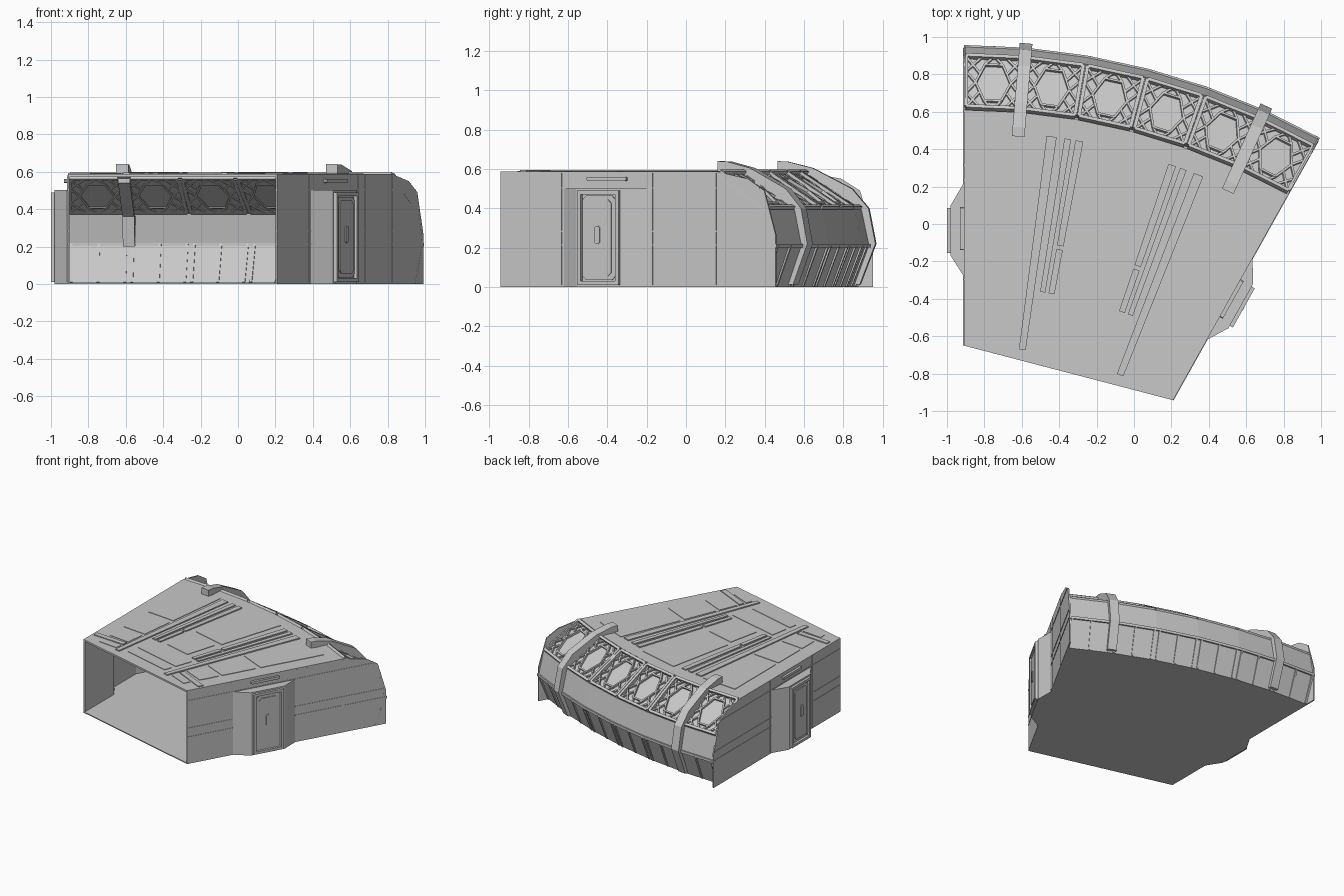
import bpy, bmesh, math
from mathutils import Vector

if "Cube" in bpy.data.objects:
    bpy.data.objects.remove(bpy.data.objects["Cube"])

# Wedge room: everything is laid out by radius and angle about a far centre
CX, CY = -0.91, -2.94
A = math.radians(29.25)
BAYS = 6
R_IN, R_ROOF, R_OUT = 2.29, 3.55, 3.89
ROOF_Z = 0.587

grey = bpy.data.materials.new("light_grey")
grey.diffuse_color = (0.58, 0.58, 0.58, 1)
grey.use_nodes = True
grey.node_tree.nodes["Principled BSDF"].inputs["Base Color"].default_value = grey.diffuse_color


def polar(a, r, z):
    return Vector((CX + r * math.sin(a), CY + r * math.cos(a), z))


def wall(side, r, z, n=0.0):
    """Point on a side wall: r along it, n outward from it."""
    a = A if side else 0.0
    s = 1 if side else -1
    return polar(a, r, z) + Vector((math.cos(a), -math.sin(a), 0)) * n * s


def sector(side, deg, r, z):
    a = math.radians(deg)
    return polar(A - a if side else a, r, z)


def prism(bm, pts, vec):
    """Solid made from a flat outline pushed along vec."""
    low = [bm.verts.new(p) for p in pts]
    top = [bm.verts.new(Vector(p) + vec) for p in pts]
    n = len(pts)
    faces = [bm.faces.new(low), bm.faces.new(top)]
    for i in range(n):
        j = (i + 1) % n
        faces.append(bm.faces.new((low[i], low[j], top[j], top[i])))
    bmesh.ops.recalc_face_normals(bm, faces=faces)


def bar(bm, p, q, up, width, height):
    """Straight bar from p to q, standing on a surface with normal up."""
    side = (q - p).cross(up).normalized() * width / 2
    prism(bm, [p - side, q - side, q + side, p + side], up * height)


def finish(bm, name):
    me = bpy.data.meshes.new(name)
    bm.to_mesh(me)
    bm.free()
    me.materials.append(grey)
    ob = bpy.data.objects.new(name, me)
    bpy.context.collection.objects.link(ob)
    return ob


UP = Vector((0, 0, 1))
arc = [A * i / BAYS for i in range(BAYS + 1)]
bump = [(2.66, 0), (2.77, 0.07), (3.04, 0.07), (3.16, 0)]

# Floor, widened at the two door bays
bm = bmesh.new()
pts = [wall(0, R_IN, 0)] + [wall(0, r, 0, n) for r, n in bump]
pts += [polar(a, 3.81, 0) for a in arc]
pts += [wall(1, r, 0, n) for r, n in reversed(bump)] + [wall(1, R_IN, 0)]
prism(bm, pts, UP * 0.008)
finish(bm, "floor")

# Roof slab
bm = bmesh.new()
pts = [polar(a, R_ROOF, ROOF_Z - 0.014) for a in arc]
pts += [wall(1, R_IN, ROOF_Z - 0.014), wall(0, R_IN, ROOF_Z - 0.014)]
prism(bm, pts, UP * 0.014)
finish(bm, "roof")

# Roof plates and radial ribs
bm = bmesh.new()
z = ROOF_Z - 0.001
for s in (0, 1):
    for r0, r1 in ((2.94, 3.45), (2.63, 2.90), (2.45, 2.60), (2.32, 2.37)):
        prism(bm, [wall(s, r0, z, -0.12), wall(s, r1, z, -0.12),
                   sector(s, 6.9, r1, z), sector(s, 6.9, r0, z)], UP * 0.005)
    prism(bm, [wall(s, 2.39, z, -0.02), wall(s, 2.43, z, -0.02),
               sector(s, 7.0, 2.43, z), sector(s, 7.0, 2.39, z)], UP * 0.008)
for a0, a1, r0, r1 in ((11.8, 17.45, 2.92, 3.46), (12.2, 17.05, 2.62, 2.87),
                       (9.6, 19.65, 2.43, 2.57), (9.6, 19.65, 2.33, 2.39)):
    prism(bm, [sector(0, a0, r0, z), sector(0, a0, r1, z),
               sector(0, a1, r1, z), sector(0, a1, r0, z)], UP * 0.005)
finish(bm, "roof_plates")

bm = bmesh.new()
for s in (0, 1):
    for a0, a1, r0, r1 in ((7.4, 8.3, 2.29, 3.44), (9.0, 9.6, 2.61, 3.44),
                           (10.0, 10.7, 2.87, 3.44), (10.0, 10.7, 2.61, 2.85)):
        prism(bm, [sector(s, a0, r0, z), sector(s, a0, r1, z),
                   sector(s, a1, r1, z), sector(s, a1, r0, z)], UP * 0.01)
finish(bm, "roof_ribs")

# Side walls, door bays, doors and trim
outline = [(R_IN, 0), (2.66, 0), (2.66, 0.5), (3.16, 0.5), (3.16, 0), (R_OUT, 0),
           (R_OUT, 0.27), (3.825, 0.49), (3.73, 0.55), (R_ROOF, ROOF_Z), (R_IN, ROOF_Z)]
for s, label in ((0, "left"), (1, "right")):
    out = wall(s, 3, 0, 1) - wall(s, 3, 0, 0)
    bm = bmesh.new()
    prism(bm, [wall(s, r, h) for r, h in outline], out * -0.01)
    finish(bm, label + "_wall")

    bm = bmesh.new()
    for (r0, n0), (r1, n1) in zip(bump, bump[1:]):
        prism(bm, [wall(s, r0, 0, n0), wall(s, r1, 0, n1),
                   wall(s, r1, 0.5, n1), wall(s, r0, 0.5, n0)], out * -0.008)
    prism(bm, [wall(s, r, 0.49, n) for r, n in bump], UP * 0.012)
    finish(bm, label + "_door_bay")

    def plate(bm, r0, r1, z0, z1, n, depth, cut=0.0):
        if cut:
            c = [(r0 + cut, z0), (r1 - cut, z0), (r1, z0 + cut), (r1, z1 - cut),
                 (r1 - cut, z1), (r0 + cut, z1), (r0, z1 - cut), (r0, z0 + cut)]
        else:
            c = [(r0, z0), (r1, z0), (r1, z1), (r0, z1)]
        prism(bm, [wall(s, r, h, n) for r, h in c], out * depth)

    bm = bmesh.new()
    for b in ((2.785, 2.805, 0.01, 0.49), (3.005, 3.025, 0.01, 0.49),
              (2.805, 3.005, 0.47, 0.49), (2.805, 3.005, 0.01, 0.03)):
        plate(bm, *b, 0.069, 0.02)
    plate(bm, 2.81, 3.0, 0.035, 0.465, 0.069, 0.008, 0.02)
    plate(bm, 2.83, 2.98, 0.055, 0.445, 0.076, 0.007, 0.02)
    plate(bm, 2.885, 2.915, 0.22, 0.31, 0.082, 0.008, 0.008)
    finish(bm, label + "_door")

    bm = bmesh.new()
    for h in (0.21, 0.28):
        plate(bm, R_IN, 2.66, h, h + 0.007, -0.001, 0.004)
        plate(bm, 3.16, 3.88, h, h + 0.007, -0.001, 0.004)
    plate(bm, R_IN, 3.8, 0.5, 0.507, -0.001, 0.004)
    for r in (2.64, 3.17, 3.25, 3.54):
        plate(bm, r, r + 0.007, 0.01, 0.58, -0.001, 0.004)
    plate(bm, 2.80, 3.03, 0.54, 0.56, -0.001, 0.02, 0.005)
    finish(bm, label + "_wall_trim")

# Curved back: leaning lower wall, bulging band, sloped glazing
strips = (("lower_back_wall", (3.81, 0), (R_OUT, 0.215)),
          ("back_band", (R_OUT, 0.205), (3.85, 0.395)),
          ("window_panes", (3.84, 0.385), (R_ROOF, 0.575)))
for name, (r0, z0), (r1, z1) in strips:
    bm = bmesh.new()
    for a, b in zip(arc, arc[1:]):
        m = (a + b) / 2
        nrm = Vector((math.sin(m) * (z1 - z0), math.cos(m) * (z1 - z0), r0 - r1)).normalized()
        prism(bm, [polar(a, r0, z0), polar(b, r0, z0), polar(b, r1, z1), polar(a, r1, z1)],
              nrm * -0.01)
    finish(bm, name)

# Upright ribs on the lower wall and a ledge under the band
bm = bmesh.new()
for i, (a, b) in enumerate(zip(arc, arc[1:])):
    m = (a + b) / 2
    nrm = Vector((math.sin(m), math.cos(m), -0.37)).normalized()
    for t in (0.06, 0.5, 0.94):
        p = polar(a, 3.81, 0.004).lerp(polar(b, 3.81, 0.004), t)
        q = polar(a, R_OUT, 0.21).lerp(polar(b, R_OUT, 0.21), t)
        bar(bm, p - nrm * 0.016, q - nrm * 0.016, nrm, 0.014, 0.024)
finish(bm, "lower_wall_ribs")

bm = bmesh.new()
for a, b in zip(arc, arc[1:]):
    prism(bm, [polar(a, 3.875, 0.2), polar(b, 3.875, 0.2),
               polar(b, 3.897, 0.2), polar(a, 3.897, 0.2)], UP * 0.02)
finish(bm, "band_ledge")

# Window lattice: frame, central hexagon and corner bracing in each bay
hexagon = [(0.6, 0), (0.3, 0.66), (-0.3, 0.66), (-0.6, 0), (-0.3, -0.66), (0.3, -0.66)]
frame = [(0.93, 0.94), (-0.93, 0.94), (-0.93, -0.94), (0.93, -0.94)]
bm = bmesh.new()
for a, b in zip(arc, arc[1:]):
    lo = [polar(a, 3.84, 0.385), polar(b, 3.84, 0.385)]
    hi = [polar(a, R_ROOF, 0.575), polar(b, R_ROOF, 0.575)]
    nrm = (hi[0] - lo[0]).cross(lo[1] - lo[0]).normalized()
    if nrm.z < 0:
        nrm = -nrm

    def at(p):
        u, v = (p[0] + 1) / 2, (p[1] + 1) / 2
        return lo[0].lerp(lo[1], u).lerp(hi[0].lerp(hi[1], u), v) - nrm * 0.016

    def loop(ring, w, h):
        for p, q in zip(ring, ring[1:] + ring[:1]):
            bar(bm, at(p), at(q), nrm, w, h)

    loop(frame, 0.02, 0.044)
    loop(hexagon, 0.012, 0.032)
    for sx in (1, -1):
        for sy in (1, -1):
            for p, q in (((0.93, 0.94), (0.45, 0.33)), ((0.93, 0.4), (0.4, 0.94)),
                         ((0.6, 0), (0.93, 0.4)), ((0.3, 0.66), (0.05, 0.94))):
                bar(bm, at((p[0] * sx, p[1] * sy)), at((q[0] * sx, q[1] * sy)),
                    nrm, 0.012, 0.03)
finish(bm, "window_lattice")

# Two straps wrapping over the back
strap = [(3.42, 0.585), (3.42, 0.64), (3.47, 0.638), (3.60, 0.605), (3.80, 0.50), (3.885, 0.40),
         (3.92, 0.22), (3.84, 0.012), (3.81, 0.012), (3.87, 0.21), (3.83, 0.38), (3.54, 0.565)]
for i, label in ((1, "left"), (BAYS - 1, "right")):
    a = arc[i]
    across = Vector((math.cos(a), -math.sin(a), 0))
    bm = bmesh.new()
    prism(bm, [polar(a, r, h) - across * 0.034 for r, h in strap], across * 0.068)
    # Inner post behind the strap
    post = [(3.54, 0.57), (3.85, 0.37), (3.87, 0.2), (3.84, 0.2), (3.81, 0.36), (3.54, 0.54)]
    prism(bm, [polar(a, r, h) - across * 0.032 for r, h in post], across * 0.064)
    finish(bm, label + "_strap")
